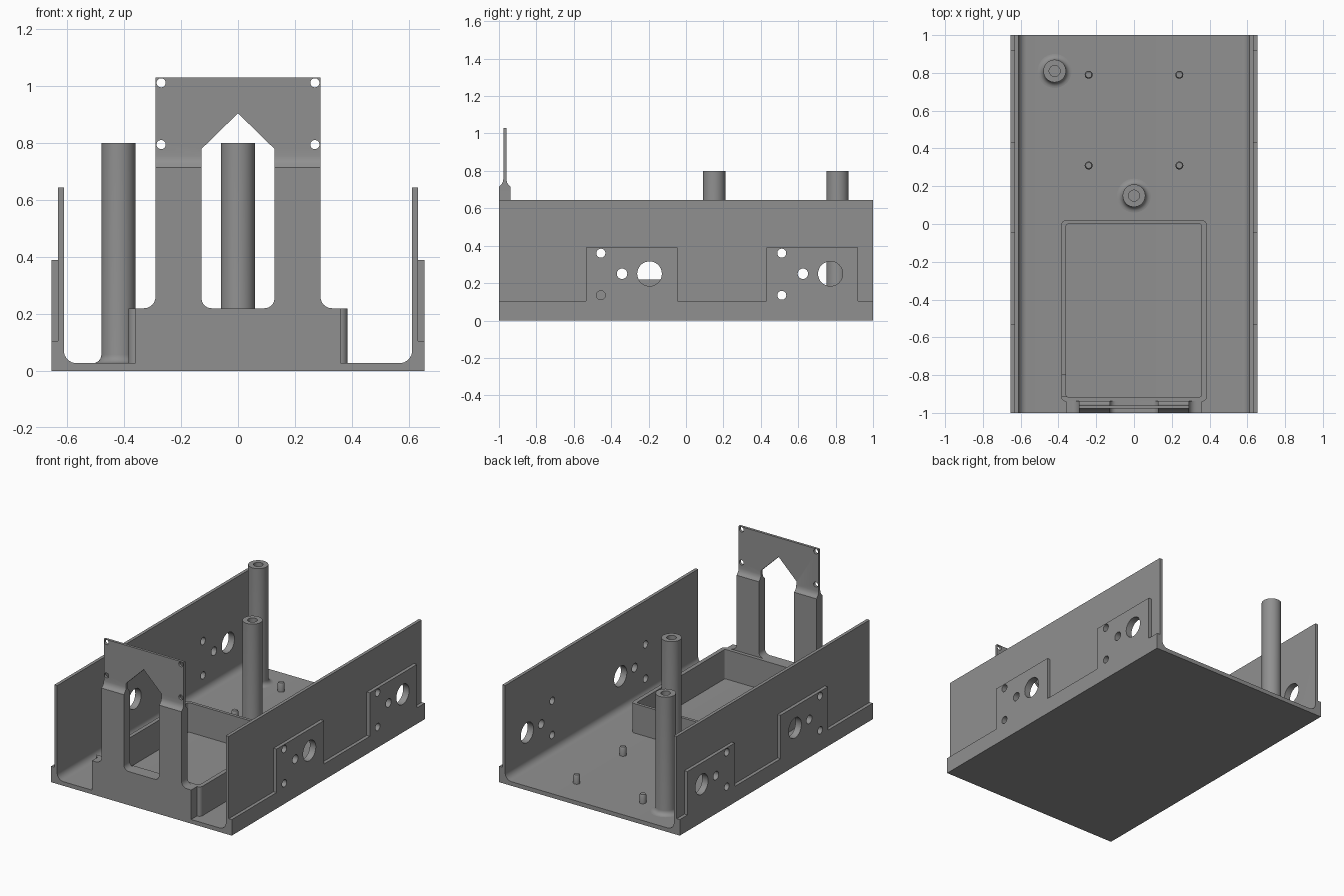
import bpy, bmesh, math
from mathutils import Vector

if "Cube" in bpy.data.objects:
    bpy.data.objects.remove(bpy.data.objects["Cube"])

grey = bpy.data.materials.new("mid grey")
grey.diffuse_color = (0.28, 0.28, 0.28, 1)
grey.use_nodes = True
grey.node_tree.nodes["Principled BSDF"].inputs["Base Color"].default_value = grey.diffuse_color


def finish(name, bm):
    bmesh.ops.recalc_face_normals(bm, faces=bm.faces)
    me = bpy.data.meshes.new(name)
    bm.to_mesh(me)
    bm.free()
    ob = bpy.data.objects.new(name, me)
    bpy.context.collection.objects.link(ob)
    me.materials.append(grey)
    return ob


def rounded(pts):
    """Outline from (u, v[, radius]) corners, arcs at corners with a radius."""
    out = []
    for i, p in enumerate(pts):
        c = Vector(p[:2])
        if len(p) < 3:
            out.append(c)
            continue
        a = (Vector(pts[i - 1][:2]) - c).normalized() * p[2]
        b = (Vector(pts[(i + 1) % len(pts)][:2]) - c).normalized() * p[2]
        for k in range(9):
            t = k / 8 * math.pi / 2
            out.append(c + a * (1 - math.sin(t)) + b * (1 - math.cos(t)))
    return out


def prism(name, pts, axis, lo, hi):
    """Extrude an outline along an axis from lo to hi."""
    place = {"x": lambda u, v, w: (w, u, v),
             "y": lambda u, v, w: (u, w, v),
             "z": lambda u, v, w: (u, v, w)}[axis]
    bm = bmesh.new()
    pts = rounded(pts)
    a = [bm.verts.new(place(*p, lo)) for p in pts]
    b = [bm.verts.new(place(*p, hi)) for p in pts]
    bm.faces.new(a)
    bm.faces.new(b)
    for i in range(len(pts)):
        bm.faces.new((a[i - 1], a[i], b[i], b[i - 1]))
    return finish(name, bm)


def disc(u, v, r, n=32):
    return [(u + r * math.cos(2 * math.pi * k / n),
             v + r * math.sin(2 * math.pi * k / n)) for k in range(n)]


def rect(x0, x1, y0, y1, *r):
    return [(x0, y0, *r), (x1, y0, *r), (x1, y1, *r), (x0, y1, *r)]


def combine(ob, tool, op):
    m = ob.modifiers.new(op, "BOOLEAN")
    m.operation, m.solver, m.object = op, "EXACT", tool
    bpy.context.view_layer.objects.active = ob
    bpy.ops.object.modifier_apply(modifier=m.name)
    bpy.data.objects.remove(tool)


def lathe(name, x, y, profile, n=40):
    bm = bmesh.new()
    rings = []
    for r, z in profile:
        if r == 0:
            rings.append([bm.verts.new((x, y, z))] * n)
        else:
            rings.append([bm.verts.new((*p, z)) for p in disc(x, y, r, n)])
    for a, b in zip(rings, rings[1:]):
        for i in range(n):
            vs = list(dict.fromkeys((a[i - 1], a[i], b[i], b[i - 1])))
            bm.faces.new(vs)
    return finish(name, bm)


FLOOR, RIM = 0.027, 0.22

# Tray: floor and two tall side walls with filleted inner corners
tray = prism("tray", [(-.633, 0), (.633, 0), (.633, .645), (.612, .645),
                      (.612, FLOOR, .045), (-.612, FLOOR, .045),
                      (-.612, .645), (-.633, .645)], "y", -1, 1)

# Outer skirts with raised motor pads, then the holes through wall and pad
skirt = [(-1, 0), (1, 0), (1, .105), (.92, .105), (.92, .39), (.43, .39),
         (.43, .105), (-.045, .105), (-.045, .39), (-.535, .39),
         (-.535, .105), (-1, .105)]
for s in (-1, 1):
    lo, hi = sorted((s * .62, s * .655))
    combine(tray, prism("skirt", skirt, "x", lo, hi), "UNION")
    lo, hi = sorted((s * .58, s * .7))
    for y0 in (-.455, .512):
        for dy, z, r in ((0, .36, .024), (0, .135, .024),
                         (.113, .25, .028), (.26, .25, .066)):
            combine(tray, prism("hole", disc(y0 + dy, z, r), "x", lo, hi),
                    "DIFFERENCE")

# Battery box: rounded open frame with a wire notch in its left wall
box = prism("battery_box", rect(-.385, .385, -.94, .02, .025), "z", FLOOR, RIM)
combine(box, prism("pocket", rect(-.36, .358, -.915, 0, .012), "z", 0, .4),
        "DIFFERENCE")
combine(box, prism("notch", rect(-.4, -.35, -.914, -.8), "z", .05, .4),
        "DIFFERENCE")

# Front bracket: base block, two legs and a thin plate with a pointed opening
bracket = prism("front_bracket", [
    (-.36, FLOOR), (.36, FLOOR), (.36, RIM), (.29, RIM, .04), (.29, 1.03),
    (-.29, 1.03), (-.29, RIM, .04), (-.36, RIM)], "y", -1.1, -.8)
side = [(-1, 0), (-.938, 0), (-.938, .715), (-.95, .727), (-.957, .738),
        (-.96, .755), (-.96, 1.1), (-.977, 1.1), (-.977, .755),
        (-.98, .738), (-.988, .727), (-1, .715)]
combine(bracket, prism("thickness", side, "x", -.5, .5), "INTERSECT")
combine(bracket, prism("opening", [
    (-.128, RIM, .035), (.128, RIM, .035), (.128, .78), (0, .905),
    (-.128, .78)], "y", -1.2, -.7), "DIFFERENCE")
for x in (-.27, .27):
    for z in (.795, 1.012):
        combine(bracket, prism("hole", disc(x, z, .016, 24), "y", -1.2, -.7),
                "DIFFERENCE")

# Tall hollow posts with a flared foot
flare = [(.06 + .03 * (1 - math.sin(t)), FLOOR + .03 * (1 - math.cos(t)))
         for t in (k / 6 * math.pi / 2 for k in range(7))]
for name, x, y in (("middle_post", 0, .15), ("rear_post", -.42, .81)):
    lathe(name, x, y, [(0, FLOOR)] + flare +
          [(.06, .8), (.029, .8), (.029, .5), (0, .5)])

# Locating pins on the floor
for x in (-.24, .24):
    for y in (.31, .79):
        lathe("board_pin", x, y, [(0, FLOOR), (.021, FLOOR), (.021, .075),
                                  (.016, .085), (0, .085)], 24)

for ob in bpy.context.scene.objects:
    ob.select_set(True)
bpy.ops.object.shade_smooth_by_angle(angle=math.radians(30))
